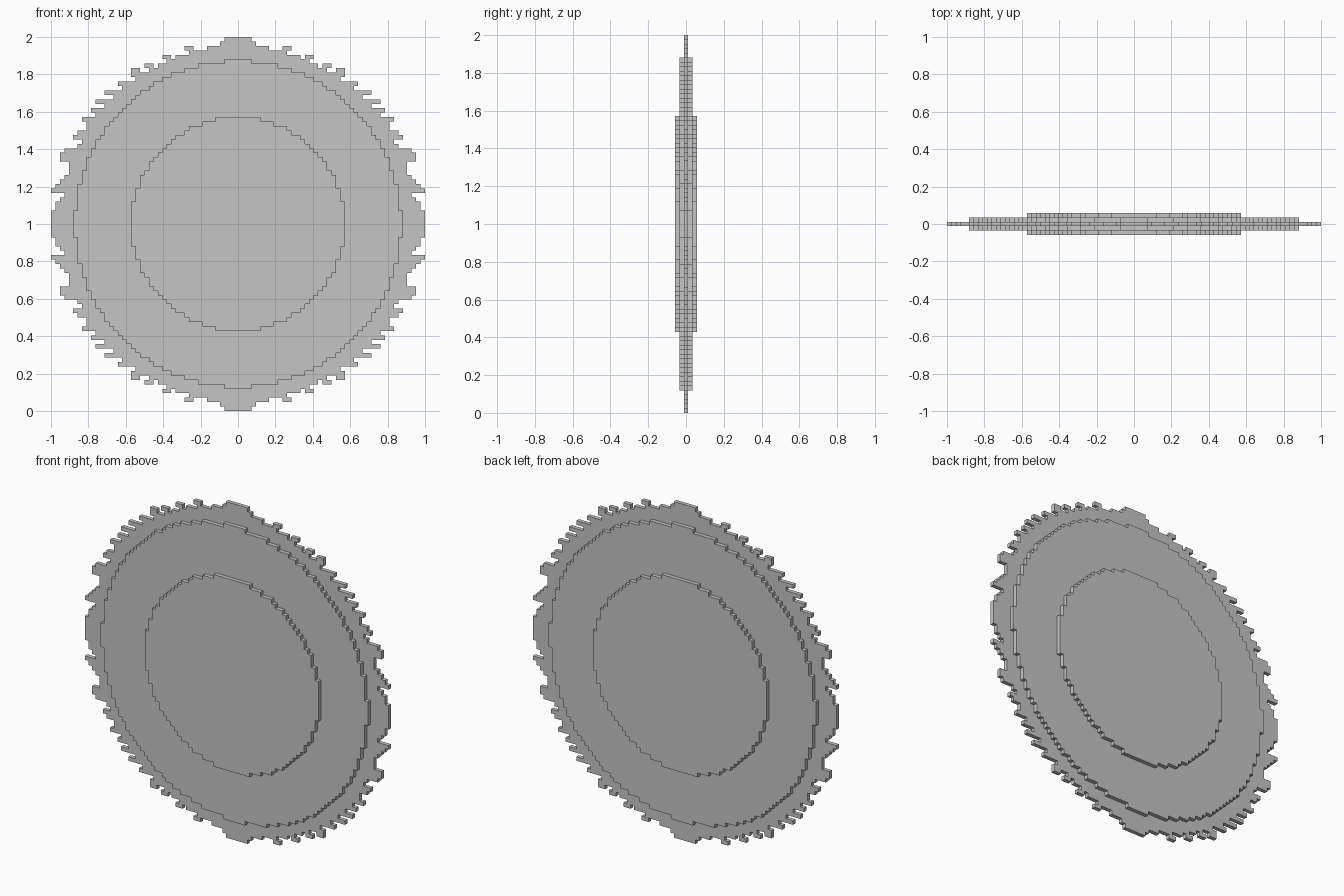
import bpy, bmesh, math

if "Cube" in bpy.data.objects:
    bpy.data.objects.remove(bpy.data.objects["Cube"])

HALF = 42            # cells from the centre to the rim
CELL = 1 / HALF

steel = bpy.data.materials.new("light steel grey")
steel.use_nodes = True
grey = (0.56, 0.56, 0.56, 1)
steel.diffuse_color = grey
steel.node_tree.nodes["Principled BSDF"].inputs["Base Color"].default_value = grey


def disc_cells(radius):
    """Cells of one quadrant whose centres lie inside the radius."""
    return {(u, w) for u in range(HALF) for w in range(HALF)
            if math.hypot(u + 0.5, w + 0.5) < radius}


def stepped_plate(name, quadrant, layers):
    """Mirror a quadrant of square cells and extrude it into a flat plate."""
    bm = bmesh.new()
    corners = {}
    y = -layers * CELL / 2

    def corner(i, k):
        if (i, k) not in corners:
            corners[i, k] = bm.verts.new((i * CELL, y, 1 + k * CELL))
        return corners[i, k]

    for u, w in sorted(quadrant):
        for i in (u, -u - 1):
            for k in (w, -w - 1):
                bm.faces.new([corner(i, k), corner(i + 1, k),
                              corner(i + 1, k + 1), corner(i, k + 1)])
    # merge the cells into one outline, then give it thickness
    bmesh.ops.dissolve_limit(bm, angle_limit=0.01, verts=bm.verts[:], edges=bm.edges[:])
    result = bmesh.ops.extrude_face_region(bm, geom=bm.faces[:], use_keep_orig=True)
    back = [v for v in result["geom"] if isinstance(v, bmesh.types.BMVert)]
    bmesh.ops.translate(bm, verts=back, vec=(0, layers * CELL, 0))
    bmesh.ops.recalc_face_normals(bm, faces=bm.faces[:])
    mesh = bpy.data.meshes.new(name)
    bm.to_mesh(mesh)
    bm.free()
    mesh.materials.append(steel)
    obj = bpy.data.objects.new(name, mesh)
    bpy.context.collection.objects.link(obj)


# teeth of one quadrant: row, first column, end column
teeth = [
    (0, 39, 42), (1, 39, 42), (2, 39, 42), (3, 39, 41), (4, 39, 41), (5, 39, 40),
    (7, 38, 42), (8, 38, 41), (9, 38, 40), (10, 38, 39),
    (14, 36, 40), (15, 36, 40), (16, 35, 39), (19, 34, 37), (20, 34, 36),
    (22, 32, 34), (23, 32, 35), (25, 30, 33), (27, 28, 32), (29, 26, 30),
    (31, 24, 27), (33, 22, 24), (34, 22, 24), (35, 19, 21),
    (37, 15, 17), (39, 10, 12),
    (39, 0, 7), (40, 0, 4), (41, 0, 3),
]
blade = disc_cells(40)
blade |= {(u, row) for row, start, end in teeth for u in range(start, end)}

stepped_plate("toothed_blade", blade, 1)
stepped_plate("middle_disc", disc_cells(36.6), 3)
stepped_plate("centre_hub", disc_cells(24), 5)
